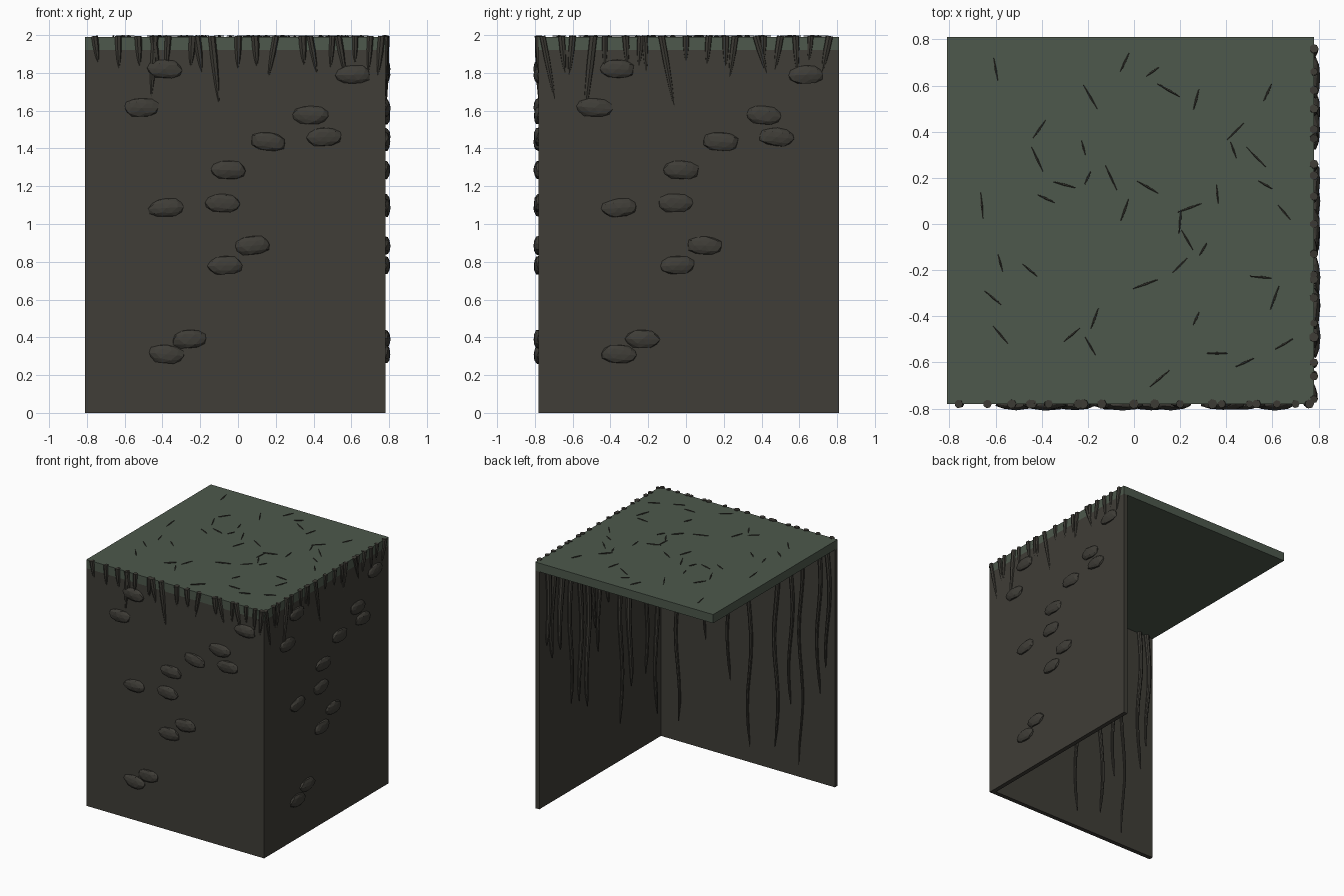
import bpy, bmesh, math, random
from mathutils import Vector, Matrix

if "Cube" in bpy.data.objects:
    bpy.data.objects.remove(bpy.data.objects["Cube"])

random.seed(4)
LO, HI, TOP, UNDER, THICK = -0.81, 0.78, 1.99, 1.92, 0.035


def material(name, rgb):
    m = bpy.data.materials.new(name)
    m.diffuse_color = (*rgb, 1)
    m.use_nodes = True
    m.node_tree.nodes["Principled BSDF"].inputs["Base Color"].default_value = m.diffuse_color
    return m


EARTH = material("dark_earth", (0.050, 0.047, 0.038))
STONE = material("stone_brown", (0.049, 0.046, 0.038))
ROOT = material("root_brown", (0.046, 0.043, 0.035))
MOSS = material("moss_green", (0.074, 0.098, 0.072))


def finish(bm, name, mat, smooth=False):
    bmesh.ops.recalc_face_normals(bm, faces=bm.faces)
    mesh = bpy.data.meshes.new(name)
    bm.to_mesh(mesh)
    bm.free()
    mesh.materials.append(mat)
    ob = bpy.data.objects.new(name, mesh)
    bpy.context.collection.objects.link(ob)
    if smooth:
        bpy.ops.object.select_all(action='DESELECT')
        ob.select_set(True)
        bpy.context.view_layer.objects.active = ob
        bpy.ops.object.shade_smooth_by_angle(angle=math.radians(40))
    return ob


def box(name, lo, hi, mat):
    bm = bmesh.new()
    bmesh.ops.create_cube(bm, size=1)
    lo, hi = Vector(lo), Vector(hi)
    for v in bm.verts:
        v.co = (lo + hi) / 2 + Vector(a * b for a, b in zip(v.co, hi - lo))
    finish(bm, name, mat)


def tube(bm, pts, radii, sides=7):
    """Tapered tube through a list of points, closed at both ends."""
    rings = []
    for i, p in enumerate(pts):
        d = (pts[min(i + 1, len(pts) - 1)] - pts[max(i - 1, 0)]).normalized()
        a = d.orthogonal().normalized() if abs(d.z) < 0.7 else \
            (Vector((1, 0, 0)) - d * d.x).normalized()
        b = d.cross(a)
        rings.append([bm.verts.new(p + radii[i] * (a * math.cos(t) + b * math.sin(t)))
                      for t in (2 * math.pi * k / sides for k in range(sides))])
    for r, s in zip(rings, rings[1:]):
        for k in range(sides):
            n = (k + 1) % sides
            bm.faces.new((r[k], r[n], s[n], s[k]))
    bm.faces.new(rings[0])
    bm.faces.new(rings[-1][::-1])


def front(u, out, z):
    return Vector((u, -HI - out, z))


def right(u, out, z):
    return Vector((HI + out, u, z))


# Moss slab and the two earth walls
box("moss_top", (LO, -HI, UNDER), (HI, -LO, TOP), MOSS)
box("front_wall", (LO, -HI, 0), (HI, -HI + THICK, UNDER), EARTH)
box("right_wall", (HI - THICK, -HI + THICK, 0), (HI, -LO, UNDER), EARTH)

# Embedded stones, the same layout on both walls
STONES = [(-.39, 1.82), (-.51, 1.615), (.61, 1.79), (.385, 1.575), (.455, 1.46),
          (.16, 1.435), (-.05, 1.285), (-.38, 1.085), (-.08, 1.11), (.075, .885),
          (-.07, .78), (-.255, .39), (-.38, .31)]


def stones(name, place, shift):
    bm = bmesh.new()
    for u, z in STONES:
        made = bmesh.ops.create_icosphere(bm, subdivisions=2, radius=1)
        tilt = random.uniform(-.12, .12)
        for v in made["verts"]:
            c = v.co * random.uniform(.92, 1.06)
            a, h = c.x * .096, max(-.046, min(.05, c.z * .053))
            v.co = place(u + shift + a - h * tilt, c.y * .027, z + h + a * tilt)
    finish(bm, name, STONE)


stones("front_stones", front, 0)
stones("right_stones", right, .025)

# Pointed rootlets hanging over the top edge: (top, tip, tip height)
FRONT_TIPS = [(-.76, -.74, 1.85), (-.635, -.63, 1.82), (-.53, -.52, 1.83),
              (-.44, -.46, 1.66), (-.45, -.42, 1.8), (-.37, -.38, 1.82), (-.24, -.25, 1.83),
              (-.22, -.19, 1.8), (-.14, -.10, 1.63), (0, 0, 1.82), (.09, .1, 1.83),
              (.2, .16, 1.77), (.34, .35, 1.84), (.38, .42, 1.79), (.5, .49, 1.82),
              (.53, .57, 1.78), (.62, .62, 1.85), (.7, .69, 1.8), (.76, .74, 1.78)]
RIGHT_TIPS = [(-.76, -.69, 1.64), (-.66, -.64, 1.79), (-.6, -.62, 1.78),
              (-.49, -.54, 1.55), (-.43, -.43, 1.8), (-.32, -.31, 1.83), (-.24, -.25, 1.83),
              (-.22, -.21, 1.8), (-.13, -.06, 1.61), (0, 0, 1.86), (.12, .11, 1.84),
              (.21, .21, 1.83), (.26, .23, 1.77), (.37, .43, 1.79), (.41, .41, 1.86),
              (.5, .47, 1.81), (.58, .59, 1.8), (.66, .65, 1.86), (.76, .72, 1.8)]


def fringe(name, place, tips):
    bm = bmesh.new()
    for a, b, z in tips:
        r = random.uniform(.016, .022)
        pts = [place(a + (b - a) * t, .0 - .004 * t, 1.995 + (z - 1.995) * t)
               for t in (0, .35, .7, 1)]
        tube(bm, pts, [r, r * .95, r * .65, .003])
    finish(bm, name, ROOT, True)


fringe("front_fringe", front, FRONT_TIPS)
fringe("right_fringe", right, RIGHT_TIPS)

# Long wavy roots on the inner wall faces: (position, lower end)
FRONT_ROOTS = [(.59, .17), (.34, .89), (.13, .62), (-.05, .13), (-.16, 1.4), (-.29, .19),
               (-.42, .57), (-.51, .10), (-.67, .73), (-.75, .95)]
RIGHT_ROOTS = [(.72, 1.3), (.66, 1.17), (.55, 1.2), (.42, .71), (.30, .69), (.21, .61),
               (.12, 1.2), (.06, 1.0), (-.06, 1.35), (-.22, .31), (-.33, .56),
               (-.42, 1.4), (-.54, .59), (-.67, .21)]


def roots(name, place, layout, radius):
    bm = bmesh.new()
    for u, low in layout:
        n, ph = 12, random.uniform(0, 6.28)
        r = radius * random.uniform(.85, 1.2)
        pts, radii = [], []
        for i in range(n + 1):
            t = i / n
            z = 1.93 + (low - 1.93) * t
            pts.append(place(u + .018 * math.sin(z * 6 + ph), -THICK - r * .5, z))
            radii.append(r * (1 - .55 * t) if i < n else r * .12)
        tube(bm, pts, radii, 8)
    finish(bm, name, ROOT, True)


roots("front_inner_roots", front, FRONT_ROOTS, .018)
roots("right_inner_roots", right, RIGHT_ROOTS, .025)

# Thin twigs half sunk in the moss: (x, y, angle)
TWIGS = [(-.6, .67, -80), (-.04, .7, 65), (.08, .66, 35), (.15, .58, -30), (.27, .54, 75),
         (-.19, .55, -60), (-.41, .41, 55), (-.42, .28, -65), (-.3, .17, -15),
         (-.22, .33, -75), (-.2, .2, 65), (-.1, .2, -65), (-.04, .06, 70), (.06, .16, -30),
         (.24, .07, 20), (.36, .13, -85), (.2, .01, 85), (.23, -.07, -60), (.3, -.11, 60),
         (.2, -.18, 45), (.05, -.26, 20), (.55, -.23, -5), (.61, -.32, 70),
         (.27, -.41, 65), (.48, -.6, 25), (.65, -.52, 30), (.36, -.56, 0), (.11, -.67, 40),
         (-.19, -.53, -60), (-.17, -.41, 70), (-.27, -.48, 40), (-.58, -.48, -50),
         (-.61, -.32, -40), (-.45, -.2, -40), (-.58, -.17, -75), (-.66, .08, -85),
         (.58, .57, 65), (.44, .4, 45), (.43, .32, -70), (.53, .29, -45), (.57, .17, -30),
         (.65, .05, -50), (-.38, .11, -25)]
bm = bmesh.new()
for x, y, deg in TWIGS:
    half = random.uniform(.03, .06)
    d = Matrix.Rotation(math.radians(deg), 3, 'Z') @ Vector((half, 0, 0))
    c = Vector((x, y, 1.995))
    tube(bm, [c - d, c, c + d], [.002, .005, .002], 5)
finish(bm, "moss_twigs", ROOT)
